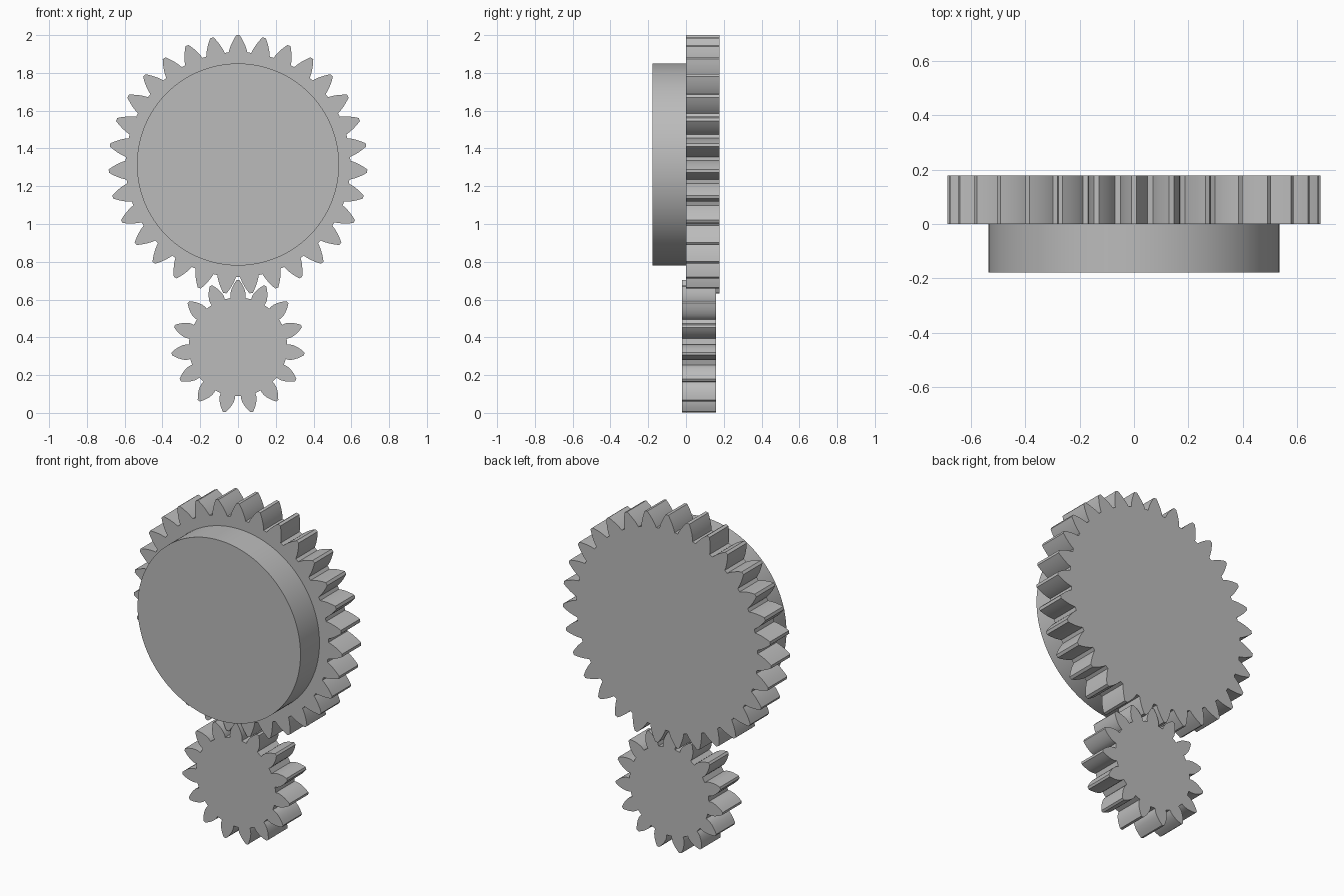
import bpy, bmesh, math

cube = bpy.data.objects.get("Cube")
if cube:
    bpy.data.objects.remove(cube, do_unlink=True)

# Single plain material
grey = bpy.data.materials.new("light grey")
grey.use_nodes = True
colour = (0.5, 0.5, 0.5, 1)
grey.diffuse_color = colour
grey.node_tree.nodes["Principled BSDF"].inputs["Base Color"].default_value = colour

PRESSURE = math.radians(28)
MODULE = 0.0415


def involute(a):
    return math.tan(a) - a


def gear_outline(teeth, tip, root, steps=7):
    """(angle, radius) outline of involute teeth, first tooth pointing up."""
    pitch = MODULE * teeth / 2
    base = pitch * math.cos(PRESSURE)
    flank = []
    for i in range(steps):
        r = root + (tip - root) * i / (steps - 1)
        a = math.acos(min(1, base / r))
        half = math.pi / (2 * teeth) + involute(PRESSURE) - involute(a)
        flank.append((half, r))
    tooth = [(-h, r) for h, r in flank] + [(h, r) for h, r in reversed(flank)]
    return [(2 * math.pi * k / teeth + a, r) for k in range(teeth) for a, r in tooth]


def extrude_plate(name, outline, z, y_front, y_back):
    """Solid plate standing in the xz plane from a polar outline."""
    bm = bmesh.new()
    face = bm.faces.new([bm.verts.new((r * math.sin(a), y_front, z + r * math.cos(a)))
                         for a, r in outline])
    result = bmesh.ops.extrude_face_region(bm, geom=[face], use_keep_orig=True)
    moved = [g for g in result["geom"] if isinstance(g, bmesh.types.BMVert)]
    bmesh.ops.translate(bm, verts=moved, vec=(0, y_back - y_front, 0))
    bmesh.ops.recalc_face_normals(bm, faces=bm.faces)
    mesh = bpy.data.meshes.new(name)
    bm.to_mesh(mesh)
    bm.free()
    mesh.materials.append(grey)
    obj = bpy.data.objects.new(name, mesh)
    bpy.context.collection.objects.link(obj)
    bpy.ops.object.select_all(action="DESELECT")
    obj.select_set(True)
    bpy.context.view_layer.objects.active = obj
    bpy.ops.object.shade_smooth_by_angle(angle=math.radians(25))
    return obj


# Large gear with its round hub in front, and the pinion below
extrude_plate("large_gear", gear_outline(31, 0.685, 0.595), 1.315, 0, 0.178)
circle = [(2 * math.pi * i / 128, 0.535) for i in range(128)]
extrude_plate("large_gear_hub", circle, 1.315, -0.178, 0)
extrude_plate("small_gear", gear_outline(15, 0.353, 0.261), 0.35, -0.02, 0.158)
